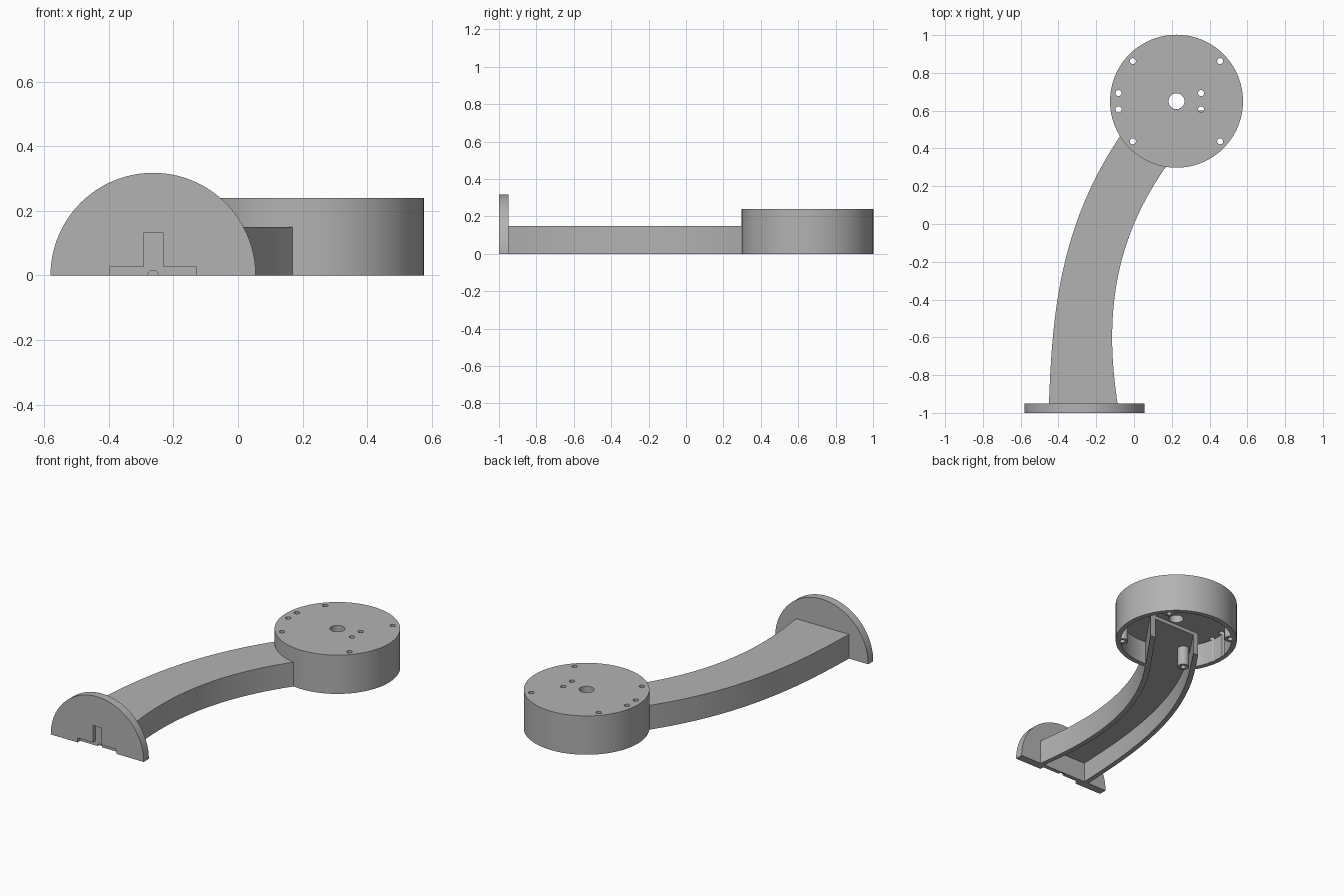
import bpy, bmesh, math

if "Cube" in bpy.data.objects:
    bpy.data.objects.remove(bpy.data.objects["Cube"])

GREY = bpy.data.materials.new("mid grey")
GREY.diffuse_color = (0.45, 0.45, 0.45, 1)
GREY.use_nodes = True
GREY.node_tree.nodes["Principled BSDF"].inputs["Base Color"].default_value = GREY.diffuse_color

CX, CY, R = 0.225, 0.65, 0.352      # round housing
PX = -0.263                         # plate centre
WALL, CEIL_ARM, CEIL_DISC = 0.03, 0.123, 0.145


def prism(name, pts, z0, z1):
    """Extrude an outline in xy from z0 to z1."""
    bm = bmesh.new()
    face = bm.faces.new([bm.verts.new((x, y, z0)) for x, y in pts])
    ext = bmesh.ops.extrude_face_region(bm, geom=[face])
    for v in ext["geom"]:
        if isinstance(v, bmesh.types.BMVert):
            v.co.z = z1
    bmesh.ops.recalc_face_normals(bm, faces=bm.faces)
    me = bpy.data.meshes.new(name)
    bm.to_mesh(me)
    bm.free()
    me.materials.append(GREY)
    ob = bpy.data.objects.new(name, me)
    bpy.context.collection.objects.link(ob)
    return ob


def cylinder(name, x, y, r, z0, z1, n=24):
    ring = [(x + r * math.cos(2 * math.pi * i / n), y + r * math.sin(2 * math.pi * i / n))
            for i in range(n)]
    return prism(name, ring, z0, z1)


def wall_prism(name, xz, y0, y1):
    """Extrude an outline in xz along y."""
    ob = prism(name, [(x, -z) for x, z in xz], y0, y1)
    for v in ob.data.vertices:
        x, y, z = v.co
        v.co = (x, z, -y)
    return ob


def boolean(ob, other, op="DIFFERENCE", keep=False):
    mod = ob.modifiers.new(op, "BOOLEAN")
    mod.operation, mod.object, mod.solver = op, other, "EXACT"
    bpy.context.view_layer.objects.active = ob
    bpy.ops.object.modifier_apply(modifier=mod.name)
    if not keep:
        bpy.data.objects.remove(other)


def smooth(ob):
    bpy.ops.object.select_all(action="DESELECT")
    ob.select_set(True)
    bpy.context.view_layer.objects.active = ob
    bpy.ops.object.shade_smooth_by_angle(angle=math.radians(30))


# Side curves of the arm: cubic through four points, straight past the last one
def edge_x(knots, y):
    last = knots[-1][0]

    def cubic(t):
        total = 0
        for i, (yi, xi) in enumerate(knots):
            for j, (yj, _) in enumerate(knots):
                if i != j:
                    xi *= (t - yj) / (yi - yj)
            total += xi
        return total
    if y <= last:
        return cubic(y)
    return cubic(last) + (y - last) * (cubic(last) - cubic(last - 0.001)) / 0.001


LEFT = [(-0.95, -0.45), (-0.4, -0.405), (0, -0.307), (0.46, -0.077)]
RIGHT = [(-0.95, -0.087), (-0.5, -0.113), (0, 0), (0.3, 0.167)]


def arm_outline(y0, y1, inset, n=40):
    def side(knots, sign):
        out = []
        for i in range(n + 1):
            y = y0 + (y1 - y0) * i / n
            slope = (edge_x(knots, y + 0.001) - edge_x(knots, y - 0.001)) / 0.002
            out.append((edge_x(knots, y) + sign * inset * math.hypot(1, slope), y))
        return out
    return side(RIGHT, -1) + side(LEFT, 1)[::-1]


arm_space = prism("arm_space", arm_outline(-0.95, 0.66, WALL), -0.1, CEIL_ARM)
screws = [(CX + sx * 0.231, CY + sy * 0.212) for sx in (-1, 1) for sy in (-1, 1)]

# Round housing, hollow underneath and open towards the arm
housing = cylinder("round_housing", CX, CY, R, 0, 0.24, 96)
boolean(housing, cylinder("cavity", CX, CY, R - WALL, -0.1, CEIL_DISC, 96))
boolean(housing, arm_space, keep=True)
for x, y in screws:                                   # screw posts
    boolean(housing, cylinder("post", x, y, 0.034, 0.002, CEIL_DISC + 0.03), "UNION")
holes = screws + [(x, y) for x in (-0.082, 0.355) for y in (0.607, 0.693)]
for x, y in holes:
    boolean(housing, cylinder("hole", x, y, 0.016, -0.1, 0.4))
boolean(housing, cylinder("centre_hole", CX, CY, 0.042, -0.1, 0.4, 40))
smooth(housing)

# Curved arm, a channel open underneath
arm = prism("curved_arm", arm_outline(-0.96, 0.6, 0), 0, 0.15)
boolean(arm, arm_space)
for x, y in screws[:1]:
    boolean(arm, cylinder("hole", x, y, 0.016, -0.1, 0.4))
smooth(arm)

# Half-round end plate with a stepped recess and a small cable hole
half = [(PX + 0.318 * math.cos(math.pi * i / 64), 0.318 * math.sin(math.pi * i / 64))
        for i in range(65)]
plate = wall_prism("end_plate", half, -1, -0.95)
tee = [(-0.397, -0.1), (-0.13, -0.1), (-0.13, 0.028), (-0.233, 0.028),
       (-0.233, 0.133), (-0.292, 0.133), (-0.292, 0.028), (-0.397, 0.028)]
boolean(plate, wall_prism("recess", tee, -1.1, -0.975))
ring = [(PX + 0.016 * math.cos(math.pi * i / 12), 0.016 * math.sin(math.pi * i / 12))
        for i in range(24)]
boolean(plate, wall_prism("cable_hole", ring, -1.1, -0.9))
smooth(plate)
